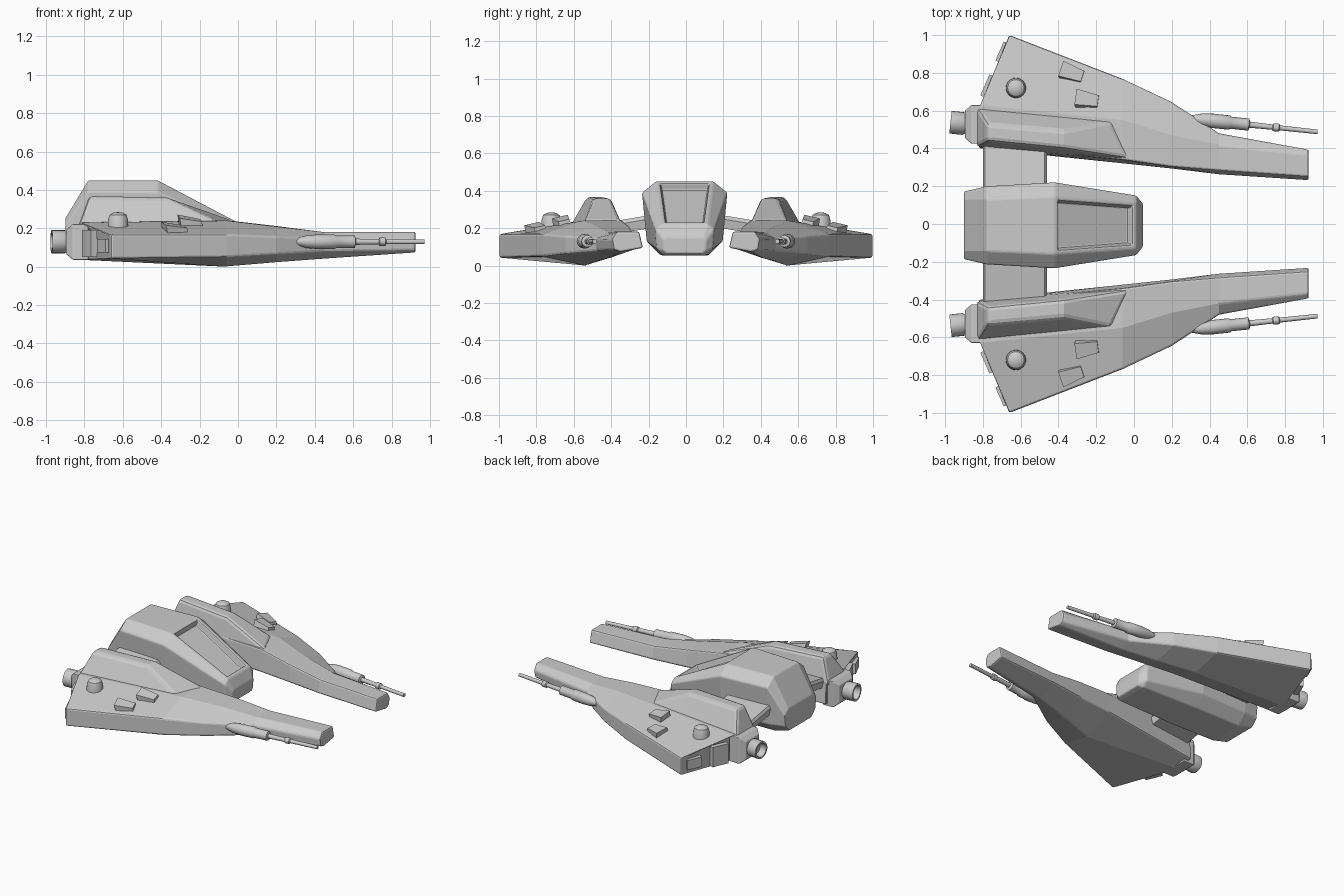
import bpy, bmesh, math
from mathutils import Matrix, Vector

if "Cube" in bpy.data.objects:
    bpy.data.objects.remove(bpy.data.objects["Cube"])


def loft(name, rings, mirror=True, bevel=0.0, smooth=False, matrix=None, recess=None):
    """Skin a list of equal-length point rings and cap both ends."""
    bm = bmesh.new()
    rows = [[bm.verts.new(p) for p in ring] for ring in rings]
    n = len(rings[0])
    faces = []
    for a, b in zip(rows, rows[1:]):
        for j in range(n):
            k = (j + 1) % n
            faces.append(bm.faces.new((a[j], a[k], b[k], b[j])))
    bm.faces.new(rows[0])
    bm.faces.new(rows[-1])
    bmesh.ops.recalc_face_normals(bm, faces=bm.faces)
    if recess is not None:
        face = faces[recess]
        bmesh.ops.inset_region(bm, faces=[face], thickness=0.03)
        bmesh.ops.inset_region(bm, faces=[face], thickness=0.012, depth=-0.04)
    if matrix:
        bm.transform(matrix)
    mesh = bpy.data.meshes.new(name)
    bm.to_mesh(mesh)
    bm.free()
    ob = bpy.data.objects.new(name, mesh)
    bpy.context.collection.objects.link(ob)
    if smooth:
        bpy.ops.object.select_all(action='DESELECT')
        ob.select_set(True)
        bpy.context.view_layer.objects.active = ob
        bpy.ops.object.shade_smooth_by_angle(angle=math.radians(35))
    if bevel:
        m = ob.modifiers.new("bevel", 'BEVEL')
        m.width, m.segments, m.limit_method = bevel, 2, 'ANGLE'
        m.angle_limit = math.radians(25)
    if mirror:
        m = ob.modifiers.new("mirror", 'MIRROR')
        m.use_axis = (False, True, False)
    return ob


def lathe(name, profile, matrix, sides=24):
    """Revolve (distance, radius) pairs around the local x axis."""
    angles = [2 * math.pi * i / sides for i in range(sides)]
    rings = [[(d, r * math.cos(a), r * math.sin(a)) for a in angles] for d, r in profile]
    return loft(name, rings, smooth=True, matrix=matrix)


# Cabin: chamfered eight-sided sections with a sunken sloping window
def cabin_ring(x, wt, wb, z0, z1, c):
    half = [(wt - c, z1), (wt, z1 - 0.8 * c), (wb, z0 + c), (wb - c, z0)]
    left = [(-y, z) for y, z in half]
    return [(x, y, z) for y, z in [half[0]] + left + half[:0:-1]]


loft("cabin", [cabin_ring(*s) for s in (
    (-0.90, 0.18, 0.17, 0.09, 0.25, 0.045),
    (-0.78, 0.207, 0.195, 0.058, 0.45, 0.07),
    (-0.42, 0.228, 0.203, 0.055, 0.45, 0.075),
    (0.012, 0.158, 0.15, 0.055, 0.223, 0.035),
    (0.047, 0.115, 0.11, 0.065, 0.15, 0.015))],
    mirror=False, bevel=0.008, recess=2 * 8, matrix=Matrix.Translation((0, -0.007, 0)))

# Drooping strut between cabin and wing
strut = [(-0.80, -0.02), (-0.79, 0), (-0.475, 0), (-0.46, -0.02), (-0.47, -0.07), (-0.79, -0.07)]
loft("strut", [[(x, y, z + top) for x, z in strut] for y, top in ((0.1, 0.285), (0.43, 0.23))])

# Wing hull sections: outer bottom, outer top, ridge, inner top, inner bottom, keel
wing = [
    (-0.82, [(1.0, 0.042), (1.0, 0.168), (0.63, 0.23), (0.41, 0.22), (0.40, 0.055), (0.53, 0.036)]),
    (-0.06, [(0.768, 0.05), (0.768, 0.168), (0.55, 0.24), (0.34, 0.242), (0.32, 0.09), (0.54, 0.0)]),
    (0.20, [(0.645, 0.065), (0.645, 0.158), (0.47, 0.209), (0.303, 0.212), (0.293, 0.09), (0.47, 0.022)]),
    (0.45, [(0.48, 0.08), (0.48, 0.145), (0.42, 0.18), (0.283, 0.18), (0.261, 0.092), (0.41, 0.04)]),
    (0.925, [(0.385, 0.085), (0.395, 0.14), (0.37, 0.182), (0.25, 0.182), (0.23, 0.095), (0.35, 0.073)])]
rings = [[(x, y, z) for y, z in pts] for x, pts in wing]
rings[0][0], rings[0][1] = (-0.66, 1.0, 0.042), (-0.66, 1.0, 0.168)
loft("wing_hull", rings, bevel=0.01)

# Raised engine fairing on the wing, fading into the deck
loft("engine_fairing", [
    [(-0.84, 0.632, 0.19), (-0.775, 0.53, 0.368), (-0.775, 0.44, 0.368), (-0.84, 0.405, 0.19)],
    [(-0.37, 0.59, 0.19), (-0.37, 0.495, 0.36), (-0.37, 0.40, 0.36), (-0.37, 0.362, 0.19)],
    [(-0.12, 0.552, 0.20), (-0.12, 0.547, 0.242), (-0.02, 0.345, 0.24), (-0.02, 0.34, 0.2)]],
    bevel=0.022)

# Engine block and nozzle, turned slightly with the wing
turn = Matrix.Rotation(math.radians(-6), 4, 'Z')


def block_ring(x, g):
    return [(x, 0.425 + g, 0.036 + g), (x, 0.63 - g, 0.036 + g),
            (x, 0.63 - g, 0.222 - g), (x, 0.425 + g, 0.222 - g)]


loft("engine_block", [block_ring(-0.895, 0.03), block_ring(-0.86, 0), block_ring(-0.78, 0)], bevel=0.005)
lathe("engine_nozzle", [(0.06, 0.05), (0, 0.05), (-0.015, 0.06), (-0.085, 0.06),
                        (-0.085, 0.048), (-0.04, 0.04)],
      Matrix.Translation((-0.887, 0.53, 0.13)) @ turn)

# Wing gun: fat housing, collar and thin barrel
lathe("wing_gun", [(0, 0.012), (0.07, 0.032), (0.13, 0.038), (0.22, 0.038), (0.23, 0.032),
                   (0.325, 0.032), (0.33, 0.016), (0.45, 0.014), (0.455, 0.021), (0.485, 0.021),
                   (0.49, 0.013), (0.69, 0.012)],
      Matrix.Translation((0.285, 0.56, 0.13)) @ turn, sides=16)

# Small dome on the deck
lathe("deck_dome", [(0, 0.054), (0.045, 0.052), (0.07, 0.044), (0.082, 0.025), (0.084, 0.005)],
      Matrix.Translation((-0.625, 0.72, 0.2)) @ Matrix.Rotation(math.radians(-90), 4, 'Y'))

# Deck scoops: wedges lying on the sloping deck, tall at the back
for i, (x, y, z, yaw) in enumerate(((-0.25, 0.655, 0.215, -8), (-0.33, 0.795, 0.18, -18))):
    m = (Matrix.Translation((x, y, z)) @ Matrix.Rotation(math.radians(-13), 4, 'X')
         @ Matrix.Rotation(math.radians(yaw), 4, 'Z'))
    loft(f"deck_scoop_{i + 1}", [
        [(-0.05, -0.05, -0.02), (-0.05, 0.05, -0.02), (-0.06, 0.043, 0.05), (-0.06, -0.043, 0.05)],
        [(0.06, -0.034, -0.02), (0.06, 0.034, -0.02), (0.06, 0.03, 0.025), (0.06, -0.03, 0.025)]],
        matrix=m)

# Rear panels along the slanted trailing edge
start, end = Vector((-0.82, 0.63, 0)), Vector((-0.66, 1.0, 0))
along = (end - start).normalized()
out = Vector((-along.y, along.x, 0))
for i, (t0, t1, z0, z1) in enumerate(((0.05, 0.17, 0.05, 0.19), (0.25, 0.36, 0.075, 0.145))):
    loft(f"rear_panel_{i + 1}", [
        [start + along * t + out * o + Vector((0, 0, z))
         for o, z in ((-0.02, z0), (0.014, z0), (0.014, z1), (-0.02, z1))]
        for t in (t0, t1)])
